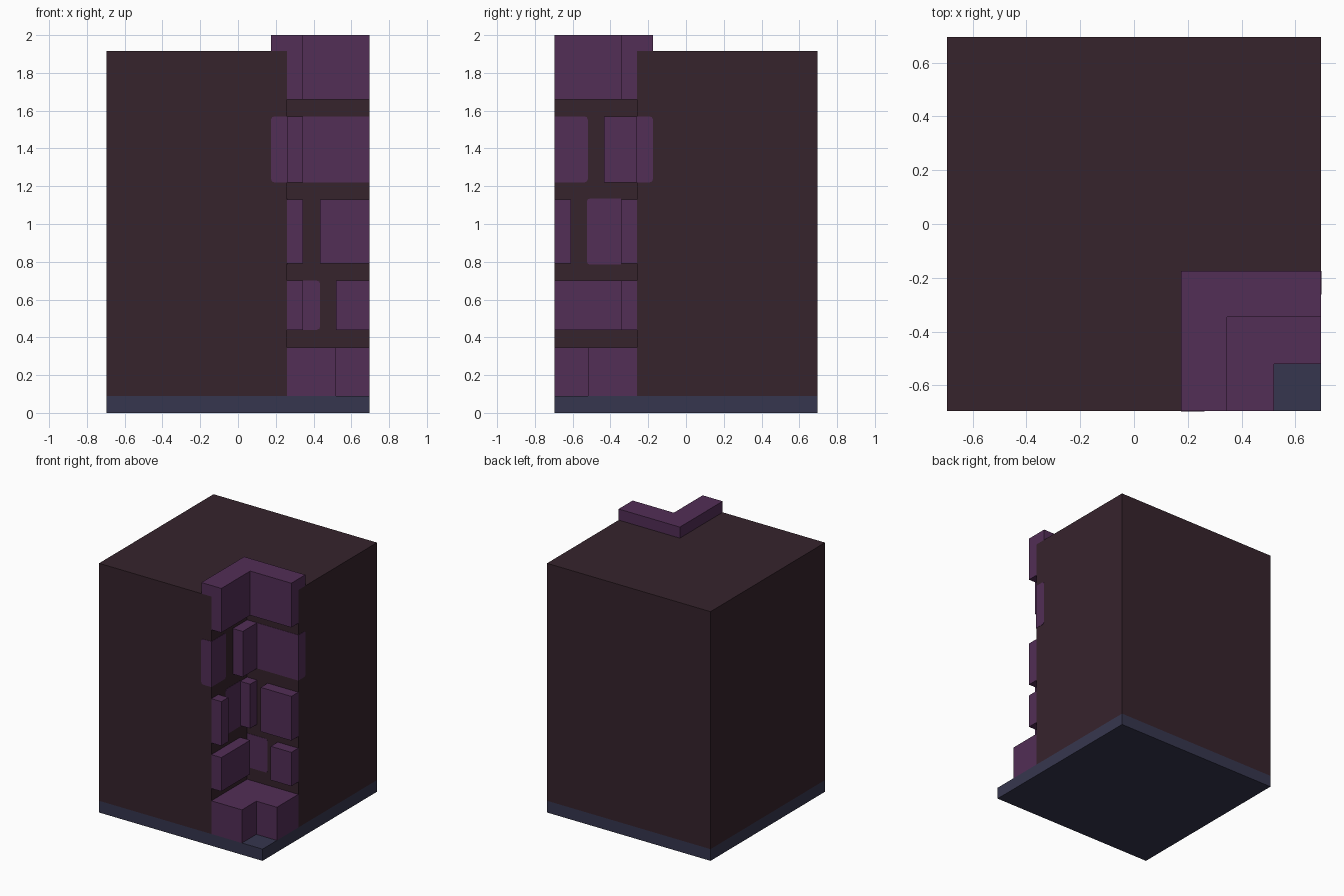
import bpy, bmesh

cube = bpy.data.objects.get("Cube")
if cube:
    bpy.data.objects.remove(cube, do_unlink=True)


def material(name, rgb):
    lin = [((c / 255 + 0.055) / 1.055) ** 2.4 for c in rgb] + [1.0]
    m = bpy.data.materials.new(name)
    m.diffuse_color = lin
    m.use_nodes = True
    bsdf = next(n for n in m.node_tree.nodes if n.type == 'BSDF_PRINCIPLED')
    bsdf.inputs["Base Color"].default_value = lin
    return m


DARK = material("dark maroon", (54, 35, 44))
PURPLE = material("brick purple", (82, 46, 86))
SLATE = material("slate blue", (54, 54, 78))

H = 0.695      # half width of the block
N = 0.26       # start of the corner notch
S = 0.345      # face of bricks standing out of the notch walls
EPS = 0.002    # flush bricks sit just proud of the wall


def prism(name, outline, z0, z1, mat, rounded=()):
    """Extrude an outline; round the level edges lying at each (axis, value)."""
    bm = bmesh.new()
    face = bm.faces.new([bm.verts.new((x, y, z0)) for x, y in outline])
    top = bmesh.ops.extrude_face_region(bm, geom=[face])["geom"]
    for v in top:
        if isinstance(v, bmesh.types.BMVert):
            v.co.z = z1
    edges = [e for e in bm.edges
             if abs(e.verts[0].co.z - e.verts[1].co.z) < 1e-5
             and any(all(abs(v.co[a] - val) < 1e-4 for v in e.verts)
                     for a, val in rounded)]
    if edges:
        bmesh.ops.bevel(bm, geom=edges, offset=0.017, segments=2,
                        profile=0.5, affect='EDGES')
    bmesh.ops.recalc_face_normals(bm, faces=bm.faces)
    me = bpy.data.meshes.new(name)
    bm.to_mesh(me)
    bm.free()
    me.materials.append(mat)
    ob = bpy.data.objects.new(name, me)
    bpy.context.collection.objects.link(ob)
    return ob


def brick(name, x0, x1, y0, y1, z, rounded=(), mat=PURPLE):
    return prism(name, [(x0, y0), (x1, y0), (x1, y1), (x0, y1)], *z, mat, rounded)


def corner(name, a, b, z):
    """L-shaped brick around the front right corner, from a out to b."""
    return prism(name, [(a, -H), (b, -H), (b, -b), (H, -b), (H, -a), (a, -a)],
                 *z, PURPLE)


# Base slab and wall block with the notched corner
brick("base_slab", -H, H, -H, H, (0, 0.09), mat=SLATE)
prism("wall_block", [(-H, -H), (N, -H), (N, -N), (H, -N), (H, H), (-H, H)],
      0.09, 1.915, DARK)

# Corner bricks at the bottom and top
corner("bottom_corner_brick", N, 0.52, (0.09, 0.345))
corner("top_corner_brick", N, S, (1.66, 1.915))
corner("top_corner_cap", 0.175, S, (1.915, 2.0))

# Second row from the bottom
z = (0.44, 0.70)
brick("row2_side_brick", N, S, -H, -S, z)
brick("row2_flush_brick", N, 0.435, -N - EPS, -0.175, z, [(0, 0.435)])
brick("row2_back_brick", 0.52, H, -S, -N, z)

# Third row
z = (0.79, 1.13)
brick("row3_front_brick", N, S, -H, -0.61, z)
brick("row3_flush_brick", 0.175, N + EPS, -0.525, -S, (0.785, 1.135), [(1, -0.525)])
brick("row3_inner_brick", N, S, -S, -N, z)
brick("row3_back_brick", 0.435, H, -S, -N, z)

# Fourth row
z = (1.22, 1.57)
brick("row4_front_flush_brick", 0.175, N + EPS, -H - EPS, -0.52, z,
      [(0, 0.175), (1, -0.52)])
brick("row4_inner_brick", N, S, -0.435, -N, z)
brick("row4_back_flush_brick", N, H + EPS, -N - EPS, -0.175, z, [(1, -0.175)])
